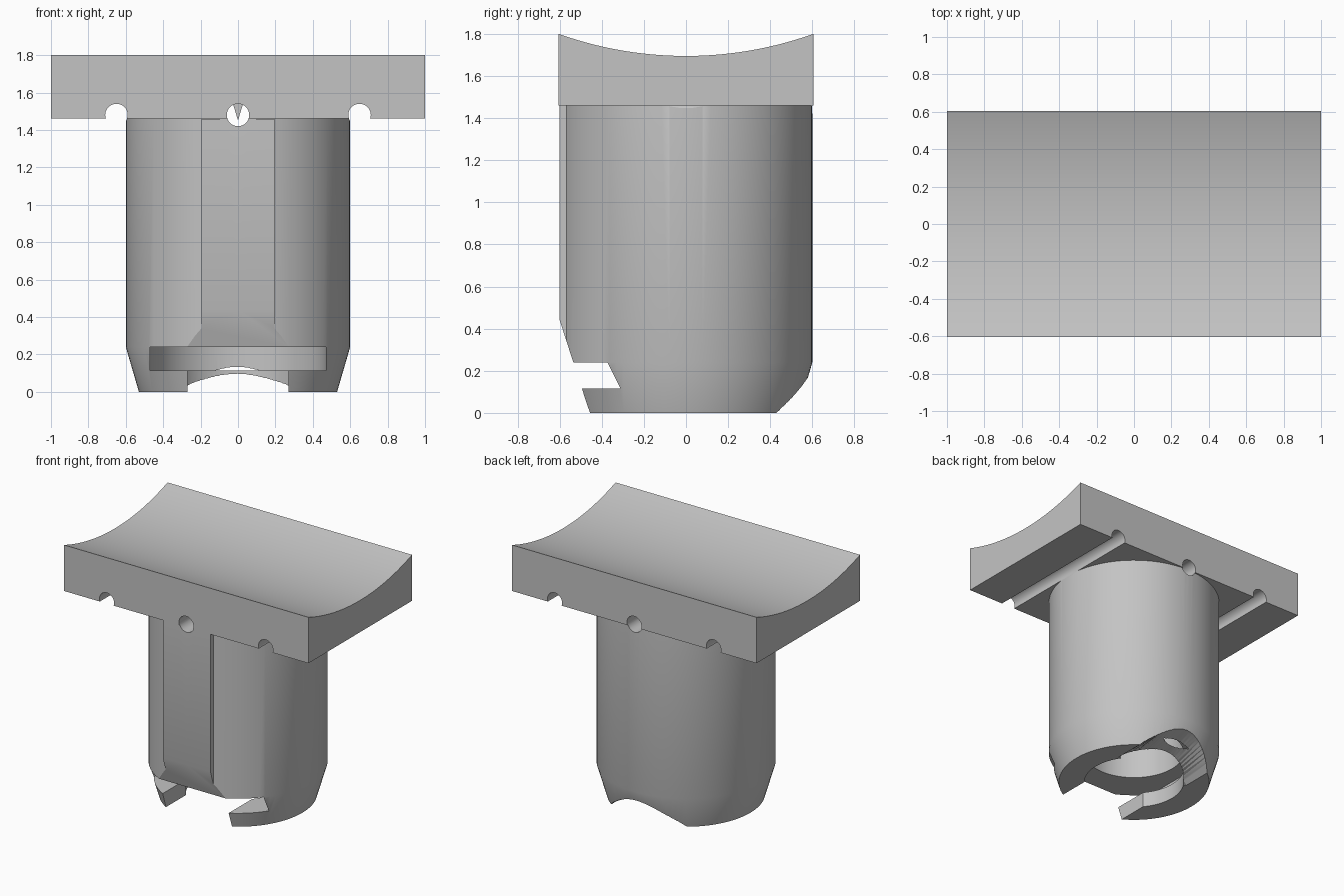
import bpy, bmesh, math
from mathutils import Vector

old = bpy.data.objects.get("Cube")
if old:
    bpy.data.objects.remove(old, do_unlink=True)

grey = bpy.data.materials.new("plain grey")
grey.use_nodes = True
colour = (0.55, 0.55, 0.55, 1)
grey.diffuse_color = colour
grey.node_tree.nodes["Principled BSDF"].inputs["Base Color"].default_value = colour


def finish(name, bm):
    bmesh.ops.recalc_face_normals(bm, faces=bm.faces)
    mesh = bpy.data.meshes.new(name)
    bm.to_mesh(mesh)
    bm.free()
    mesh.materials.append(grey)
    obj = bpy.data.objects.new(name, mesh)
    bpy.context.collection.objects.link(obj)
    return obj


def prism(name, outline, axis, low, high):
    """Extrude a flat outline along x, y or z."""
    def place(p, d):
        c = list(p)
        c.insert("xyz".index(axis), d)
        return Vector(c)
    bm = bmesh.new()
    ends = [[bm.verts.new(place(p, d)) for p in outline] for d in (low, high)]
    for ring in ends:
        bm.faces.new(ring)
    n = len(outline)
    for i in range(n):
        j = (i + 1) % n
        bm.faces.new((ends[0][i], ends[0][j], ends[1][j], ends[1][i]))
    return finish(name, bm)


def rect(x0, x1, y0, y1):
    return [(x0, y0), (x1, y0), (x1, y1), (x0, y1)]


def circle(r, cx=0, cy=0, n=48, turn=2 * math.pi):
    return [(cx + r * math.cos(turn * i / n), cy + r * math.sin(turn * i / n)) for i in range(n)]


def lathe(name, profile, n=96):
    bm = bmesh.new()
    rings = [[bm.verts.new((x, y, z)) for x, y in circle(r, n=n)] for r, z in profile]
    for a, b in zip(rings, rings[1:]):
        for i in range(n):
            j = (i + 1) % n
            bm.faces.new((a[i], a[j], b[j], b[i]))
    bm.faces.new(rings[0])
    bm.faces.new(rings[-1])
    return finish(name, bm)


def combine(target, tool, operation="DIFFERENCE"):
    mod = target.modifiers.new("shape", "BOOLEAN")
    mod.operation, mod.object, mod.solver = operation, tool, "EXACT"
    bpy.context.view_layer.objects.active = target
    bpy.ops.object.modifier_apply(modifier=mod.name)
    bpy.data.objects.remove(tool, do_unlink=True)


def arch_notch():
    """Loft from a low flat arch inside to a tall round arch outside."""
    n, half = 24, 0.31
    bm = bmesh.new()
    rings = []
    for y, height, power in ((0.2, 0.05, 8), (0.62, 0.18, 2)):
        pts = [(-half, -0.1)]
        for i in range(n + 1):
            t = 2 * i / n - 1
            pts.append((half * t, height * (1 - abs(t) ** power)))
        pts.append((half, -0.1))
        rings.append([bm.verts.new((x, y, z)) for x, z in pts])
    a, b = rings
    for i in range(len(a)):
        j = (i + 1) % len(a)
        quad = (a[i], a[j], b[j], b[i])
        bm.faces.new(quad[:3])
        bm.faces.new((quad[0], quad[2], quad[3]))
    bm.faces.new(a)
    bm.faces.new(b)
    return finish("notch_cutter", bm)


# Saddle plate with a shallow trough along its length
half_depth, rim, base, sag = 0.605, 1.8, 1.46, 0.105
radius = (half_depth ** 2 + sag ** 2) / (2 * sag)
outline = [(-half_depth, base), (half_depth, base)]
for i in range(49):
    y = half_depth * (1 - i / 24)
    outline.append((y, rim - sag + radius - math.sqrt(radius ** 2 - y ** 2)))
plate = prism("saddle_plate", outline, "x", -1, 1)

# Round body with tapered foot and a flat front rib
body = lathe("round_body", [(0.53, 0), (0.6, 0.24), (0.6, base)])
combine(body, prism("rib", rect(-0.195, 0.195, -0.6, -0.4), "z", 0.3, base - 0.001), "UNION")

# Sloped front, key slot, mouth, bore and rear notch
slope = [(-0.61, 0.471), (-0.525, 0.209), (-0.7, 0.209), (-0.7, 0.471)]
combine(body, prism("slope_cutter", slope, "x", -0.4, 0.4))
key = circle(0.47, n=40, turn=math.pi) + [(-0.47, 0), (-0.47, -0.7), (0.47, -0.7)]
combine(body, prism("slot_cutter", key, "z", 0.115, 0.24))
combine(body, prism("mouth_cutter", rect(-0.27, 0.27, -0.7, 0), "z", -0.1, 0.2))
combine(body, prism("bore_cutter", circle(0.35, n=64), "z", -0.1, 1.2))
combine(body, arch_notch())

# Three cross holes, the outer two open underneath
for x in (-0.65, 0, 0.65):
    for part in (plate, body):
        combine(part, prism("hole_cutter", circle(0.06, x, 1.48, 32), "y", -0.8, 0.8))

# Small pointed tooth in the middle hole
tooth = prism("hole_tooth", [(-0.03, 1.55), (0.03, 1.55), (0, 1.45)], "y", -0.3, -0.2)

for part in (plate, body, tooth):
    bpy.ops.object.select_all(action="DESELECT")
    part.select_set(True)
    bpy.context.view_layer.objects.active = part
    bpy.ops.object.shade_smooth_by_angle(angle=math.radians(25))
